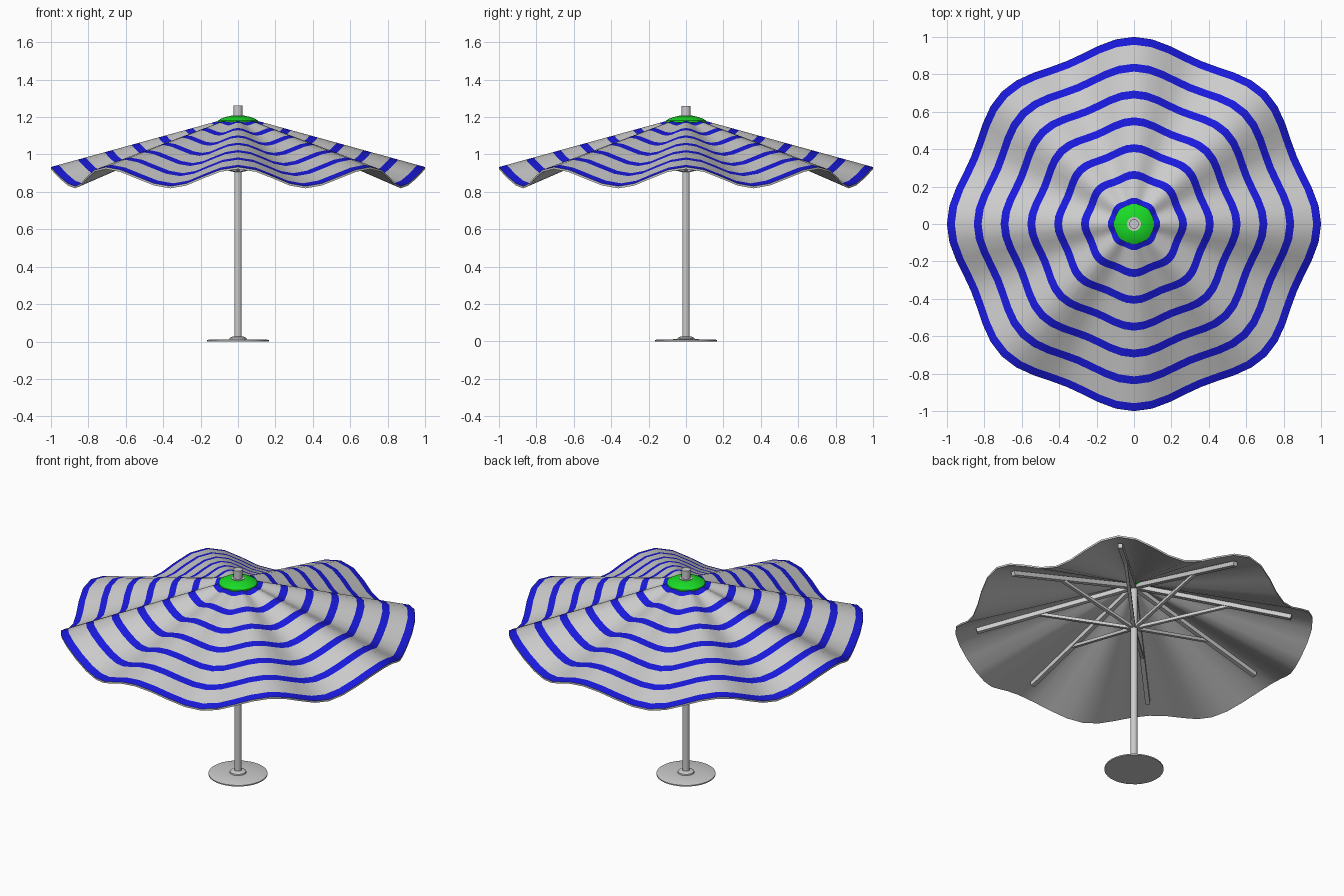
import bpy, bmesh
from math import cos, sin, tau, pi, radians
from mathutils import Vector

if "Cube" in bpy.data.objects:
    bpy.data.objects.remove(bpy.data.objects["Cube"])


def material(name, rgb):
    m = bpy.data.materials.new(name)
    m.diffuse_color = (*rgb, 1)
    m.use_nodes = True
    m.node_tree.nodes["Principled BSDF"].inputs["Base Color"].default_value = m.diffuse_color
    return m


blue = material("blue_stripe", (0.01, 0.01, 0.72))
green = material("green_cap", (0.01, 0.72, 0.02))
grey = material("grey_cloth", (0.8, 0.8, 0.8))


def finish(bm, name, mats=(), smooth=True):
    bmesh.ops.recalc_face_normals(bm, faces=bm.faces)
    me = bpy.data.meshes.new(name)
    bm.to_mesh(me)
    bm.free()
    ob = bpy.data.objects.new(name, me)
    bpy.context.collection.objects.link(ob)
    for m in mats:
        me.materials.append(m)
    if smooth:
        bpy.ops.object.select_all(action='DESELECT')
        ob.select_set(True)
        bpy.context.view_layer.objects.active = ob
        bpy.ops.object.shade_smooth_by_angle(angle=radians(35))
    return ob


def lathe(name, profile, mats=(), n=32):
    """Revolve an (r, z) profile and close both ends."""
    bm = bmesh.new()
    rings = [[bm.verts.new((r * cos(tau * i / n), r * sin(tau * i / n), z)) for i in range(n)]
             for r, z in profile]
    for a, b in zip(rings, rings[1:]):
        for i in range(n):
            j = (i + 1) % n
            bm.faces.new((a[i], a[j], b[j], b[i]))
    bm.faces.new(rings[0])
    bm.faces.new(rings[-1])
    return finish(bm, name, mats)


def bar(name, a, b, width, height):
    """Square-section bar running between two points."""
    a, b = Vector(a), Vector(b)
    d = (b - a).normalized()
    side = d.cross(Vector((0, 0, 1))).normalized() * width / 2
    up = side.cross(d).normalized() * height / 2
    bm = bmesh.new()
    ends = [[bm.verts.new(p + side * s + up * t)
             for s, t in ((-1, -1), (1, -1), (1, 1), (-1, 1))] for p in (a, b)]
    for e in ends:
        bm.faces.new(e)
    for i in range(4):
        j = (i + 1) % 4
        bm.faces.new((ends[0][i], ends[0][j], ends[1][j], ends[1][i]))
    return finish(bm, name, smooth=False)


# Canopy: eight raised ribs with sagging cloth between, striped on top
SEG, APEX, THICK = 64, 1.2075, 0.011


def cloth(t, i, drop=0.0):
    a = tau * i / SEG
    sag = (1 - cos(8 * a)) / 2
    r = t * (1 - 0.058 * sag)
    return (r * cos(a), r * sin(a), APEX - t * (0.275 + 0.103 * sag) - drop)


stops = [0.025, 0.1]
for k in range(7):
    outer = 0.14 + k * 0.1433
    stops += [outer - 0.042, outer] if k else [outer]

bm = bmesh.new()
top = [[bm.verts.new(cloth(t, i)) for i in range(SEG)] for t in stops]
under = [[bm.verts.new(cloth(t, i, THICK)) for i in range(SEG)] for t in stops]
for k in range(len(stops) - 1):
    for i in range(SEG):
        j = (i + 1) % SEG
        f = bm.faces.new((top[k][i], top[k + 1][i], top[k + 1][j], top[k][j]))
        f.material_index = k % 2
        bm.faces.new((under[k][j], under[k + 1][j], under[k + 1][i], under[k][i]))
for k in (0, -1):
    for i in range(SEG):
        j = (i + 1) % SEG
        bm.faces.new((top[k][i], under[k][i], under[k][j], top[k][j]))
finish(bm, "canopy", (grey, blue))

# Green crown and top finial
lathe("crown_cap", [(0.107, 1.172), (0.107, 1.181), (0.09, 1.191), (0.065, 1.2),
                    (0.04, 1.206), (0.015, 1.207)], (green,))
lathe("finial", [(0.037, 1.195), (0.037, 1.209), (0.025, 1.209), (0.025, 1.26)])

# Pole, foot plate and collar
lathe("pole", [(0.02, 0.005), (0.02, 1.2)])
lathe("foot_plate", [(0.165, 0), (0.165, 0.007), (0.155, 0.011), (0.05, 0.012)])
lathe("foot_collar", [(0.047, 0.01), (0.045, 0.019), (0.03, 0.026), (0.019, 0.027)])

# Ribs under the cloth and the struts that brace them
for k in range(8):
    c, s = cos(k * pi / 4), sin(k * pi / 4)
    rib_z = lambda r: APEX - 0.275 * r - 0.03
    bar(f"rib_{k}", (0.01 * c, 0.01 * s, rib_z(0.01)),
        (0.88 * c, 0.88 * s, rib_z(0.88)), 0.026, 0.026)
    bar(f"strut_{k}", (0.012 * c, 0.012 * s, 0.913),
        (0.54 * c, 0.54 * s, rib_z(0.54)), 0.018, 0.018)
